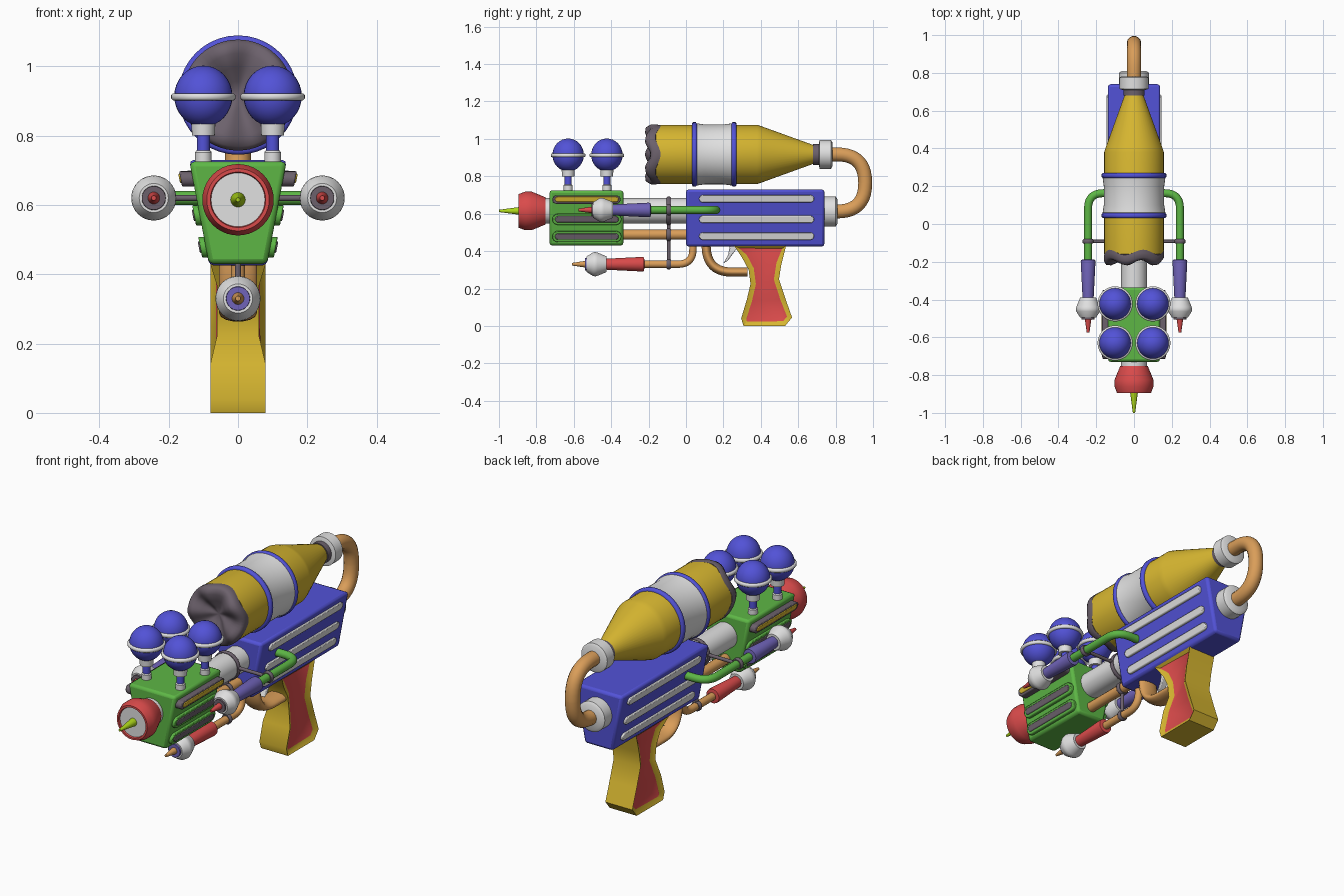
import bpy, bmesh, math
from mathutils import Vector

if "Cube" in bpy.data.objects:
    bpy.data.objects.remove(bpy.data.objects["Cube"])

def mat(name, r, g, b):
    m = bpy.data.materials.new(name)
    m.diffuse_color = (r, g, b, 1)
    m.use_nodes = True
    m.node_tree.nodes["Principled BSDF"].inputs["Base Color"].default_value = m.diffuse_color
    return m

BLUE = mat("blue", 0.085, 0.085, 0.68)
YELLOW = mat("yellow", 0.68, 0.47, 0.03)
GREEN = mat("green", 0.11, 0.47, 0.06)
RED = mat("red", 0.70, 0.07, 0.07)
ORANGE = mat("orange", 0.70, 0.34, 0.10)
WHITE = mat("white", 0.75, 0.75, 0.75)
GREY = mat("dark grey", 0.15, 0.12, 0.15)
PURPLE = mat("purple", 0.16, 0.125, 0.48)
LIME = mat("lime", 0.42, 0.68, 0.01)

def finish(ob, angle=35, bevel=0):
    bpy.ops.object.select_all(action='DESELECT')
    ob.select_set(True)
    bpy.context.view_layer.objects.active = ob
    if ob.type == 'CURVE':
        bpy.ops.object.convert(target='MESH')
        ob = bpy.context.view_layer.objects.active
    if bevel:
        b = ob.modifiers.new("bevel", 'BEVEL')
        b.width, b.segments, b.limit_method = bevel, 2, 'ANGLE'
    bpy.ops.object.shade_smooth_by_angle(angle=math.radians(angle))
    return ob

def from_bm(name, bm, mats, angle=35, bevel=0):
    me = bpy.data.meshes.new(name)
    bm.to_mesh(me)
    bm.free()
    for m in mats:
        me.materials.append(m)
    ob = bpy.data.objects.new(name, me)
    bpy.context.collection.objects.link(ob)
    return finish(ob, angle, bevel)

# revolve (radius, position) points round the y or z axis, one colour per object
def lathe(name, prof, loc, m, axis='y', n=40, warp=None, angle=35):
    bm = bmesh.new()
    rings = []
    for r, t in prof:
        ring = []
        for i in range(n if r > 0 else 1):
            a = 2 * math.pi * i / n
            c, s = r * math.cos(a), r * math.sin(a)
            tt = t + (warp(r, a) if warp else 0)
            p = (c, tt, s) if axis == 'y' else (c, s, tt)
            ring.append(bm.verts.new(Vector(p) + Vector(loc)))
        rings.append(ring)
    for p, q in zip(rings, rings[1:]):
        for i in range(n):
            j = (i + 1) % n
            if len(p) == 1:
                bm.faces.new((p[0], q[i], q[j]))
            elif len(q) == 1:
                bm.faces.new((p[i], p[j], q[0]))
            else:
                bm.faces.new((p[i], p[j], q[j], q[i]))
    for ring in (rings[0], rings[-1]):
        if len(ring) > 1 and prof[0] != prof[-1]:
            bm.faces.new(ring)
    bmesh.ops.recalc_face_normals(bm, faces=bm.faces)
    return from_bm(name, bm, [m], angle)

# extrude a flat outline; place(u, v, d) gives the 3D point
def prism(name, pts, lo, hi, place, m, bevel=0, inset=None):
    bm = bmesh.new()
    a, b = [[bm.verts.new(place(u, v, d)) for u, v in pts] for d in (lo, hi)]
    caps = [bm.faces.new(a), bm.faces.new(b)]
    for i in range(len(pts)):
        j = (i + 1) % len(pts)
        bm.faces.new((a[i], a[j], b[j], b[i]))
    bmesh.ops.recalc_face_normals(bm, faces=bm.faces)
    mats = [m]
    if inset:
        bmesh.ops.inset_individual(bm, faces=caps, thickness=0.028, depth=-0.015)
        for f in caps:
            f.material_index = 1
        mats.append(inset)
    return from_bm(name, bm, mats, 35, bevel)

# tube along a path whose inner corners are rounded by length k
def pipe(name, pts, r, m, k=0.1):
    pts = [Vector(p) for p in pts]
    path = [pts[0]]
    for p, c, q in zip(pts, pts[1:], pts[2:]):
        a, b = c + (p - c).normalized() * k, c + (q - c).normalized() * k
        path += [a.lerp(c, t / 10).lerp(c.lerp(b, t / 10), t / 10) for t in range(11)]
    path.append(pts[-1])
    cu = bpy.data.curves.new(name, 'CURVE')
    cu.dimensions = '3D'
    cu.bevel_depth, cu.bevel_resolution, cu.use_fill_caps = r, 5, True
    sp = cu.splines.new('POLY')
    sp.points.add(len(path) - 1)
    for s, p in zip(sp.points, path):
        s.co = (*p, 1)
    cu.materials.append(m)
    ob = bpy.data.objects.new(name, cu)
    bpy.context.collection.objects.link(ob)
    return finish(ob, 50)

def collar(name, r, t, w, loc, m, axis='y'):
    prof = [(r - t, -w), (r, -w), (r + t * .6, -w * .5), (r + t * .6, w * .5), (r, w), (r - t, w), (r - t, -w)]
    return lathe(name, prof, loc, m, axis, angle=50)

# main bodies, wide on top and narrow below
def side_x(z):
    return 0.083 + (z - 0.425) * 0.19

def section(z0, z1):
    return [(-side_x(z0), z0), (side_x(z0), z0), (side_x(z1), z1), (-side_x(z1), z1)]

along_y = lambda u, v, d: (u, d, v)
prism("rear_body", section(0.425, 0.73), 0, 0.74, along_y, BLUE, 0.014)
prism("front_body", section(0.43, 0.725), -0.73, -0.335, along_y, GREEN, 0.014)

# round-ended bars on the sloping sides
def bar(name, s, y0, y1, z, h, out, m):
    r = h / 2
    pts = []
    for c, a0 in ((y1 - r, -90), (y0 + r, 90)):
        for i in range(9):
            a = math.radians(a0 + 22.5 * i)
            pts.append((c + r * math.cos(a), z + r * math.sin(a)))
    prism(name, pts, -0.03, out, lambda u, v, d: (s * (side_x(v) + d), u, v), m, 0.004)

for s in (-1, 1):
    for z in (0.68, 0.57, 0.48):
        bar("rear_rib", s, 0.07, 0.685, z, 0.04, 0.012, WHITE)
    for z in (0.57, 0.478):
        bar("vent_rim", s, -0.715, -0.345, z, 0.06, 0.016, GREEN)
        bar("vent_slot", s, -0.70, -0.36, z, 0.034, 0.02, GREY)
    bar("top_vent", s, -0.715, -0.35, 0.675, 0.045, 0.035, GREY)
    bar("top_vent_strip", s, -0.70, -0.36, 0.677, 0.028, 0.039, YELLOW)

# bottle tank with lobed base
C = (0, 0, 0.917)
lathe("tank", [(0.158, -0.16), (0.158, 0.38), (0.15, 0.405), (0.047, 0.69)], C, YELLOW, n=48, angle=25)
lathe("tank_base", [(0.1585, -0.15), (0.16, -0.16), (0.16, -0.185), (0.148, -0.202), (0.12, -0.205),
                    (0.08, -0.19), (0.04, -0.17), (0, -0.16)], C, GREY, n=60, angle=60,
      warp=lambda r, a: 0.014 * math.cos(5 * a) * min(1, max(0, r - 0.02) / 0.08) if r < 0.1599 else
      (0.008 * math.cos(5 * a)))
lathe("tank_band", [(0.158, 0.045), (0.166, 0.06), (0.16, 0.10), (0.16, 0.20), (0.166, 0.245), (0.158, 0.26)],
      C, WHITE, n=48)
for y in (0.045, 0.257):
    collar("tank_ring", 0.165, 0.012, 0.014, (0, y, 0.917), BLUE)
lathe("tank_neck", [(0.056, 0.68), (0.056, 0.72)], C, GREY)
lathe("tank_cap", [(0.06, 0.71), (0.077, 0.715), (0.077, 0.775), (0.065, 0.782)], C, WHITE)
lathe("rear_cap", [(0.08, 0.73), (0.08, 0.80), (0.065, 0.81)], (0, 0, 0.612), WHITE)
pipe("rear_hose", [(0, 0.77, 0.917), (0, 0.958, 0.917), (0, 0.958, 0.612), (0, 0.79, 0.612)], 0.038, ORANGE, 0.15)

# barrel and feed pipes
B = (0, 0, 0.615)
lathe("barrel_tube", [(0.068, -0.36), (0.068, 0.02)], B, WHITE)
pipe("lower_feed_pipe", [(0, -0.36, 0.488), (0, 0.02, 0.488)], 0.027, ORANGE)

# main nozzle
lathe("nozzle_neck", [(0.068, -0.76), (0.068, -0.71)], B, WHITE)
lathe("nozzle_bell", [(0.06, -0.75), (0.073, -0.752), (0.103, -0.825), (0.103, -0.86), (0.09, -0.895),
                      (0.08, -0.895), (0.074, -0.87), (0.06, -0.75)], B, RED)
lathe("nozzle_funnel", [(0.08, -0.885), (0.05, -0.84), (0, -0.81)], B, WHITE)
lathe("nozzle_spike", [(0.024, -0.82), (0.022, -0.88), (0.006, -1.0)], B, LIME, n=16)

# small nozzles: two at the sides and one below
def small_nozzle(name, x, y, z, tip, ring, handle):
    c = (x, y, z)
    lathe(name + "_tip", [(0.007, -0.575), (0.021, -0.48)], c, tip, n=20)
    lathe(name + "_collar", [(0.034, -0.505), (0.036, -0.48)], c, ring, n=32)
    lathe(name + "_head", [(0.042, -0.496), (0.063, -0.462), (0.065, -0.45), (0.062, -0.438), (0.042, -0.39)],
          c, WHITE, n=32)
    lathe(name + "_handle", [(0.029, -0.40), (0.039, -0.20), (0.037, -0.19), (0.02, -0.187)], c, handle, n=32)

for s in (-1, 1):
    x = s * 0.243
    small_nozzle("side_nozzle", x, 0, 0.62, RED, GREY, PURPLE)
    pipe("side_pipe", [(x, -0.20, 0.62), (x, 0.163, 0.62), (s * 0.09, 0.163, 0.62)], 0.021, GREEN, 0.08)
    collar("side_clamp", 0.025, 0.008, 0.012, (x, -0.092, 0.62), GREY)
small_nozzle("lower_nozzle", 0, -0.035, 0.33, ORANGE, PURPLE, RED)
pipe("lower_pipe", [(0, -0.23, 0.33), (0, 0.037, 0.33), (0, 0.037, 0.45)], 0.02, ORANGE, 0.08)

# bracket holding the pipes
for s in (-1, 1):
    pipe("bracket_arm", [(s * 0.07, -0.092, 0.62), (s * 0.225, -0.092, 0.62)], 0.009, GREY)
pipe("bracket_post", [(0, -0.092, 0.35), (0, -0.092, 0.56)], 0.009, GREY)
collar("barrel_clamp", 0.071, 0.008, 0.012, (0, -0.092, 0.615), GREY)
collar("feed_clamp", 0.03, 0.008, 0.012, (0, -0.092, 0.488), GREY)
collar("lower_clamp", 0.023, 0.007, 0.012, (0, -0.092, 0.33), GREY)

# four globes on stems
ball = [(0.084 * math.sin(math.pi * i / 16), -0.088 * math.cos(math.pi * i / 16)) for i in range(17)]
ball[0], ball[-1] = (0, -0.088), (0, 0.088)
for x in (-0.1, 0.1):
    for y in (-0.63, -0.423):
        lathe("globe", ball, (x, y, 0.914), BLUE, 'z', 32, angle=60)
        collar("globe_ring", 0.088, 0.008, 0.01, (x, y, 0.912), WHITE, 'z')
        lathe("globe_cup", [(0.033, 0.80), (0.035, 0.838)], (x, y, 0), WHITE, 'z', 24)
        lathe("globe_stem", [(0.019, 0.74), (0.019, 0.81)], (x, y, 0), BLUE, 'z', 20)
        lathe("globe_foot", [(0.024, 0.715), (0.024, 0.752), (0.02, 0.757)], (x, y, 0), WHITE, 'z', 20)

# grip with recessed side panels, narrower at the finger side
grip = [(0.257, 0.43), (0.30, 0.365), (0.335, 0.30), (0.345, 0.225), (0.325, 0.14), (0.295, 0.04), (0.308, 0.0),
        (0.53, 0.0), (0.567, 0.045), (0.53, 0.15), (0.497, 0.25), (0.51, 0.33), (0.535, 0.43)]
prism("grip", grip, -1, 1,
      lambda u, v, d: (d * (0.06 if u < 0.4 and 0.2 < v < 0.4 else 0.08), u, v), YELLOW, inset=RED)

# trigger guard strap and trigger
guard = pipe("trigger_guard", [(0, 0.107, 0.44), (0, 0.115, 0.288), (0, 0.33, 0.288)], 0.025, ORANGE, 0.13)
guard.scale.x = 2.2
trigger = [(0.20, 0.335), (0.225, 0.35), (0.25, 0.385), (0.285, 0.43), (0.235, 0.43), (0.225, 0.38)]
prism("trigger", trigger, -0.018, 0.018, lambda u, v, d: (d, u, v), WHITE, 0.004)
